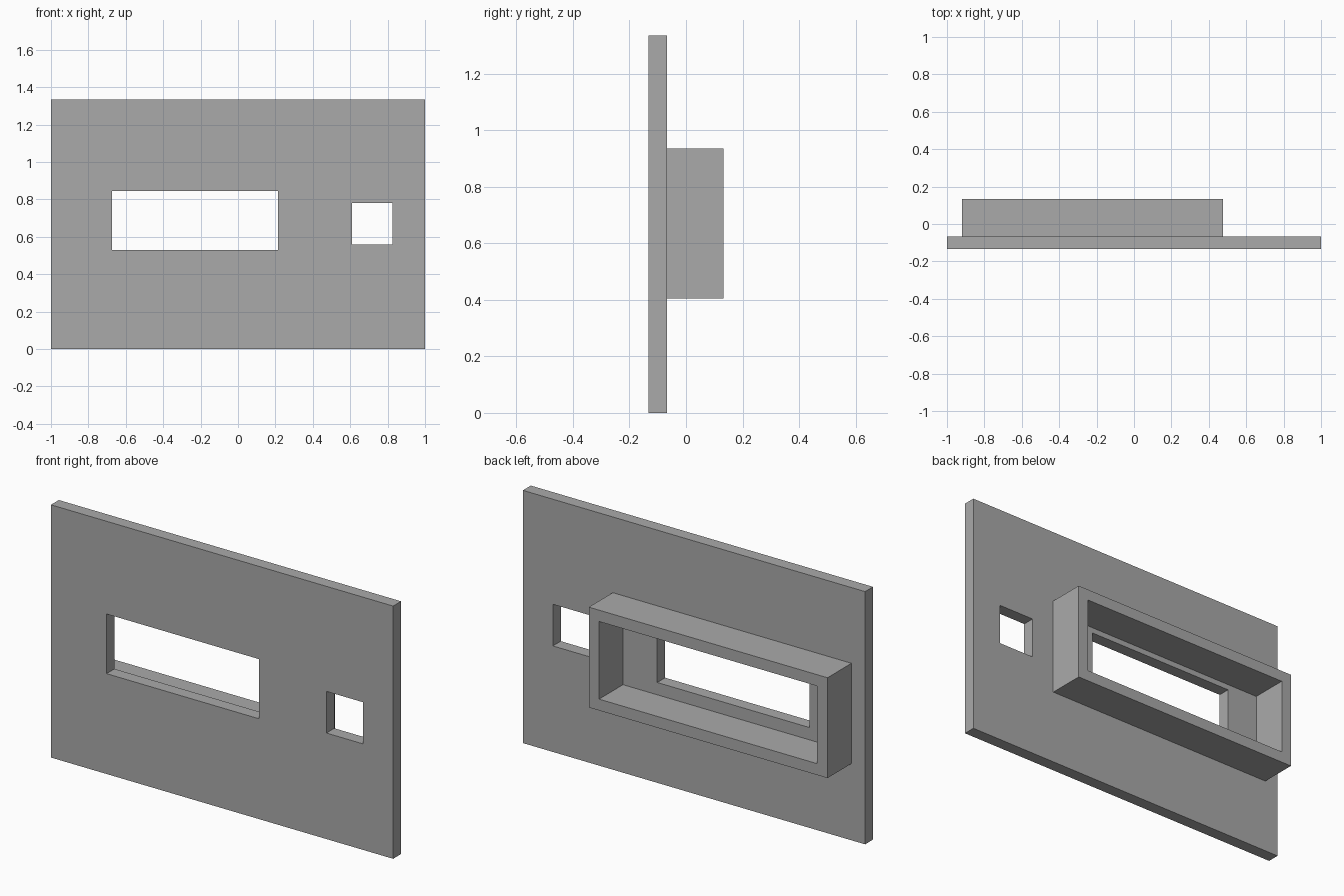
import bpy
import bmesh

cube = bpy.data.objects.get("Cube")
if cube:
    bpy.data.objects.remove(cube, do_unlink=True)

# Single flat grey
grey = bpy.data.materials.new("plain grey")
grey.use_nodes = True
colour = (0.4, 0.4, 0.4, 1)
grey.diffuse_color = colour
grey.node_tree.nodes["Principled BSDF"].inputs["Base Color"].default_value = colour


def pierced_slab(name, outer, holes, y_front, y_back):
    """Upright slab with rectangular holes; rectangles are (x0, x1, z0, z1)."""
    rects = [outer] + holes
    xs = sorted({x for r in rects for x in r[:2]})
    zs = sorted({z for r in rects for z in r[2:]})
    bm = bmesh.new()
    # Front face as a grid of cells, leaving the holes open
    grid = {(x, z): bm.verts.new((x, y_front, z)) for x in xs for z in zs}
    for x0, x1 in zip(xs, xs[1:]):
        for z0, z1 in zip(zs, zs[1:]):
            cx, cz = (x0 + x1) / 2, (z0 + z1) / 2
            if not any(h[0] < cx < h[1] and h[2] < cz < h[3] for h in holes):
                bm.faces.new([grid[c] for c in ((x0, z0), (x1, z0), (x1, z1), (x0, z1))])
    bmesh.ops.delete(bm, geom=[v for v in bm.verts if not v.link_faces], context='VERTS')
    # Thicken toward the back, keeping the front faces
    front = bm.faces[:]
    new = bmesh.ops.extrude_face_region(bm, geom=front, use_keep_orig=True)["geom"]
    for v in new:
        if isinstance(v, bmesh.types.BMVert):
            v.co.y = y_back
    bmesh.ops.recalc_face_normals(bm, faces=bm.faces[:])
    # Merge the coplanar cells
    bmesh.ops.dissolve_limit(bm, angle_limit=0.01, verts=bm.verts[:], edges=bm.edges[:])
    mesh = bpy.data.meshes.new(name)
    bm.to_mesh(mesh)
    bm.free()
    mesh.materials.append(grey)
    obj = bpy.data.objects.new(name, mesh)
    bpy.context.collection.objects.link(obj)
    return obj


# Face plate with a wide window and a small square opening
window = (-0.675, 0.215, 0.53, 0.845)
square = (0.61, 0.825, 0.56, 0.78)
pierced_slab("face_plate", (-1, 1, 0, 1.335), [window, square], -0.133, -0.067)

# Deep rectangular collar behind the window
wall = 0.06
x0, x1, z0, z1 = collar = (-0.92, 0.475, 0.405, 0.935)
pierced_slab("rear_collar", collar, [(x0 + wall, x1 - wall, z0 + wall, z1 - wall)], -0.067, 0.133)
